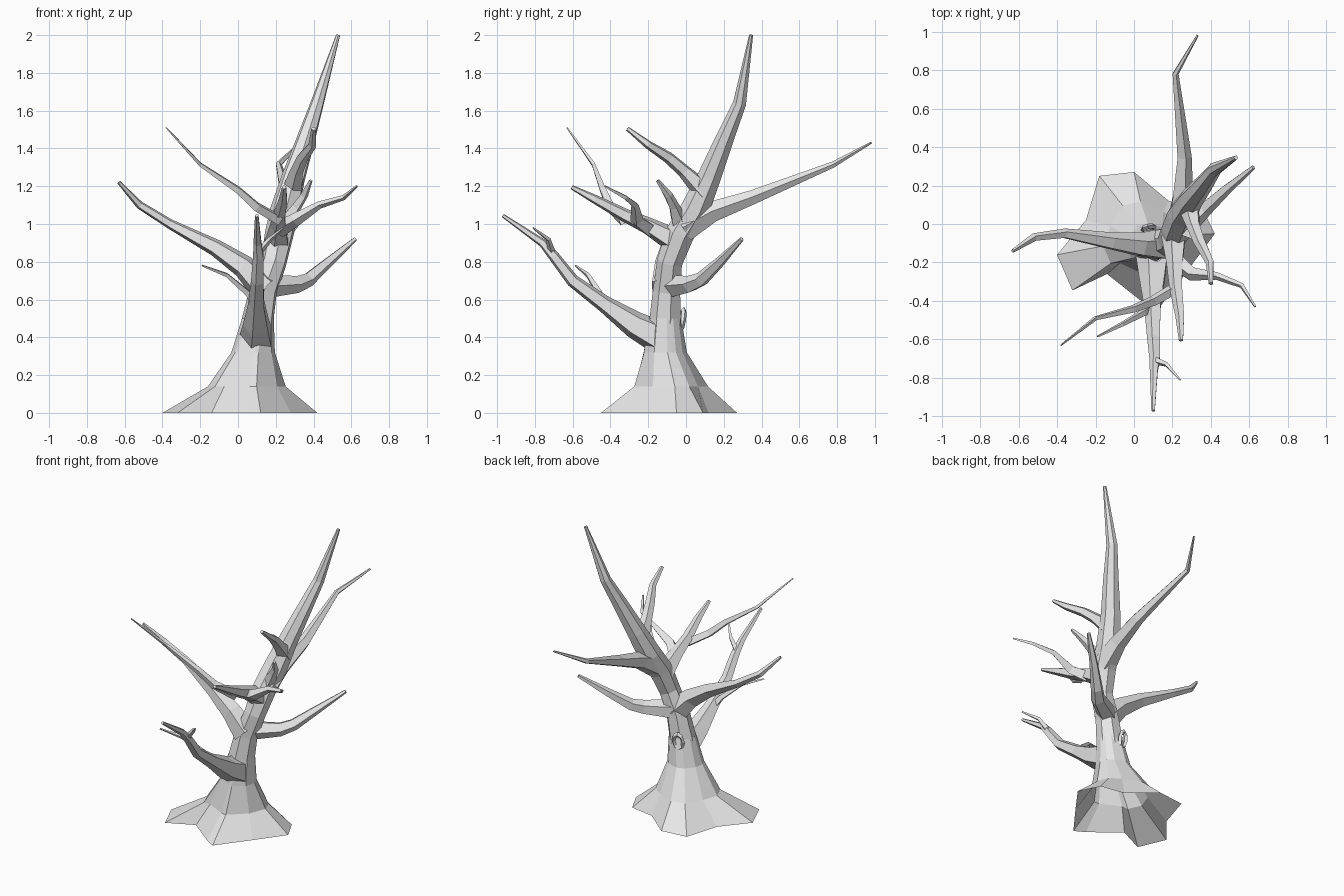
import bpy, bmesh, math
from mathutils import Vector

bark = bpy.data.materials.new("grey_bark")
bark.diffuse_color = (0.8, 0.8, 0.8, 1)


def finish(name, bm):
    bmesh.ops.recalc_face_normals(bm, faces=bm.faces)
    me = bpy.data.meshes.new(name)
    bm.to_mesh(me)
    bm.free()
    me.materials.append(bark)
    ob = bpy.data.objects.new(name, me)
    bpy.context.collection.objects.link(ob)
    return ob


def bridge(bm, a, b):
    n = len(a)
    for i in range(n):
        bm.faces.new((a[i], a[(i + 1) % n], b[(i + 1) % n], b[i]))


def limb(name, path, sides=5, phase=0.3):
    """Faceted tapering tube through (x, y, z, radius) points."""
    bm = bmesh.new()
    pts = [Vector(p[:3]) for p in path]
    prev, u = None, None
    for i, p in enumerate(pts):
        t = (pts[min(i + 1, len(pts) - 1)] - pts[max(i - 1, 0)]).normalized()
        if u is None:
            u = Vector((0, 0, 1)) if abs(t.z) < 0.8 else Vector((1, 0, 0))
        u = (u - t * u.dot(t)).normalized()
        v = t.cross(u)
        ring = []
        for k in range(sides):
            a = 2 * math.pi * k / sides + phase
            ring.append(bm.verts.new(p + path[i][3] * (math.cos(a) * u + math.sin(a) * v)))
        if prev:
            bridge(bm, prev, ring)
        prev = ring
    bm.faces.new(prev)
    return finish(name, bm)


# Flared root base: star outline narrowing to the trunk, open underneath
outline = [(.42, -.05), (.35, .09), (.18, .12), (.0, .27), (-.18, .25), (-.25, .02),
           (-.40, -.16), (-.32, -.345), (-.14, -.26), (.05, -.41), (.12, -.45), (.28, -.24)]
bm = bmesh.new()
rings = [[bm.verts.new((x, y, 0)) for x, y in outline]]
for z, cx, cy, r, keep in ((.14, .05, -.08, .125, .2), (.32, .08, -.11, .108, .02),
                           (.50, .105, -.11, .085, 0)):
    ring = []
    for x, y in outline:
        d = Vector((x - .03, y + .09))
        q = d.normalized() * r + d * keep
        ring.append(bm.verts.new((cx + q.x, cy + q.y, z)))
    bridge(bm, rings[-1], ring)
    rings.append(ring)
finish("root_base", bm)

# Main trunk, leaning right and back
limb("trunk", [(.10, -.11, .46, .088), (.135, -.10, .65, .075), (.19, -.085, .80, .07),
               (.22, -.03, .95, .078), (.25, .05, 1.08, .078), (.295, .125, 1.25, .064),
               (.36, .205, 1.45, .05), (.42, .285, 1.64, .036), (.53, .345, 2.0, .011)], 7)

# Main boughs
limb("left_bough", [(.14, -.11, .66, .085), (.03, -.11, .775, .065), (-.12, -.09, .875, .047),
                    (-.36, -.05, 1.0, .027), (-.52, -.07, 1.10, .022), (-.63, -.14, 1.22, .01)])
limb("right_bough", [(.15, -.08, .67, .065), (.31, .02, .68, .047), (.37, .08, .705, .04),
                     (.48, .18, .80, .028), (.62, .295, .92, .012)])
limb("front_bough", [(.10, -.10, .38, .10), (.10, -.27, .465, .075), (.10, -.43, .575, .047),
                     (.105, -.60, .70, .036), (.11, -.70, .83, .03), (.105, -.76, .90, .023),
                     (.10, -.97, 1.045, .01)])
limb("back_bough", [(.235, -.01, .98, .08), (.25, .14, 1.065, .058), (.26, .35, 1.14, .04),
                    (.215, .78, 1.315, .017), (.33, .98, 1.43, .006)])
limb("upper_front_bough", [(.285, .10, 1.17, .06), (.31, -.01, 1.28, .037), (.34, -.09, 1.35, .032),
                           (.395, -.20, 1.42, .023), (.40, -.31, 1.505, .012)])
limb("middle_front_bough", [(.21, -.04, .90, .072), (.215, -.20, .99, .047), (.22, -.33, 1.05, .036),
                            (.24, -.48, 1.13, .025), (.245, -.605, 1.195, .012)])

# Smaller twigs
limb("front_right_twig", [(.11, -.71, .85, .02), (.17, -.73, .92, .013), (.24, -.81, .98, .005)], 4)
limb("front_left_twig", [(.10, -.43, .56, .028), (.05, -.46, .635, .02), (-.06, -.52, .73, .013),
                         (-.19, -.585, .78, .005)], 4)
limb("long_left_twig", [(.22, -.33, 1.02, .032), (.10, -.40, 1.09, .028), (0, -.44, 1.18, .022),
                        (-.20, -.49, 1.315, .012), (-.38, -.63, 1.51, .004)], 4)
limb("long_right_twig", [(.215, -.19, .97, .045), (.30, -.26, 1.02, .036), (.43, -.27, 1.10, .02),
                         (.56, -.32, 1.14, .014), (.63, -.43, 1.20, .006)], 4)
limb("short_twig", [(.24, -.02, .98, .05), (.31, -.06, 1.09, .028), (.35, -.09, 1.15, .022),
                    (.385, -.15, 1.23, .01)], 4)

# Knot hole ring on the back of the trunk
bpy.ops.mesh.primitive_torus_add(major_segments=8, minor_segments=4, major_radius=.04,
                                 minor_radius=.014, location=(.075, -.022, .49),
                                 rotation=(math.radians(80), 0, math.radians(15)))
knot = bpy.context.object
knot.name = "knot_hole"
knot.scale = (.8, 1.35, 1)
knot.data.materials.append(bark)
